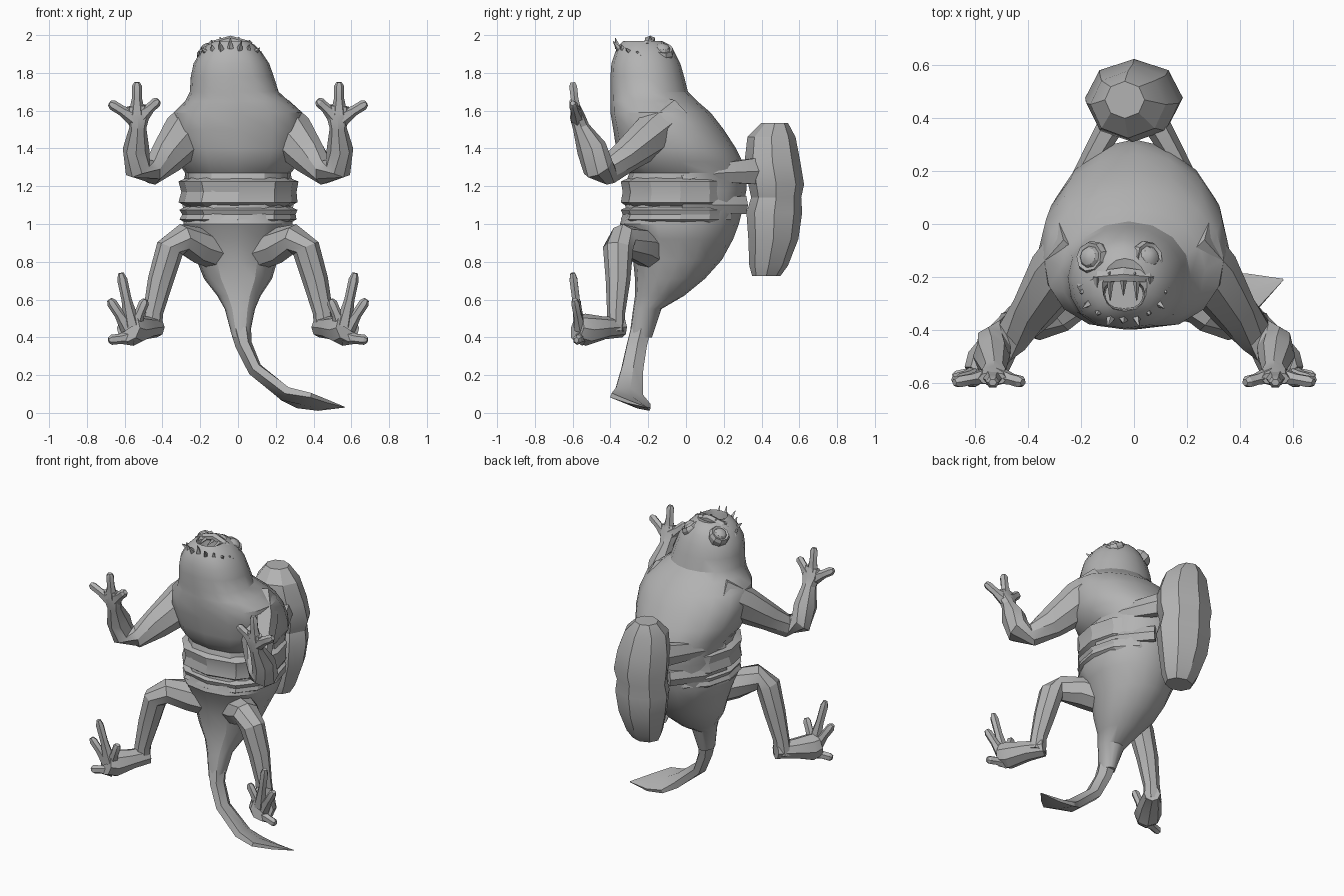
import bpy, bmesh, math
from mathutils import Vector

cube = bpy.data.objects.get("Cube")
if cube:
    bpy.data.objects.remove(cube)

grey = bpy.data.materials.new("plain grey")
grey.diffuse_color = (0.45, 0.45, 0.45, 1)
grey.use_nodes = True
grey.node_tree.nodes["Principled BSDF"].inputs["Base Color"].default_value = (0.45, 0.45, 0.45, 1)


def loft(name, rings, angle=30):
    """Skin a list of equal-length point rings and cap both ends."""
    bm = bmesh.new()
    vs = [[bm.verts.new(p) for p in r] for r in rings]
    n = len(vs[0])
    for a, b in zip(vs, vs[1:]):
        for i in range(n):
            j = (i + 1) % n
            bm.faces.new((a[i], a[j], b[j], b[i]))
    bm.faces.new(vs[0][::-1])
    bm.faces.new(vs[-1])
    bmesh.ops.recalc_face_normals(bm, faces=bm.faces)
    me = bpy.data.meshes.new(name)
    bm.to_mesh(me)
    bm.free()
    ob = bpy.data.objects.new(name, me)
    bpy.context.collection.objects.link(ob)
    me.materials.append(grey)
    bpy.ops.object.select_all(action='DESELECT')
    ob.select_set(True)
    bpy.context.view_layer.objects.active = ob
    bpy.ops.object.shade_smooth_by_angle(angle=math.radians(angle))


def level(z, x0, x1, y0, y1, n=14, square=1.0):
    """Horizontal oval ring given by its bounds; square < 1 fills out the front corners."""
    ring = []
    for i in range(n):
        s, c = math.sin(2 * math.pi * i / n), math.cos(2 * math.pi * i / n)
        if c < 0:
            s = math.copysign(abs(s) ** square, s)
        ring.append(((x0 + x1) / 2 + (x1 - x0) / 2 * s, (y0 + y1) / 2 + (y1 - y0) / 2 * c, z))
    return ring


def tube(name, pts, sides=7, hint=(0, 1, 0), mirror=1):
    """Tube along (x, y, z, radius across hint, radius along hint)."""
    ps = [Vector((p[0] * mirror, p[1], p[2])) for p in pts]
    rings = []
    for k, p in enumerate(ps):
        t = (ps[min(k + 1, len(ps) - 1)] - ps[max(k - 1, 0)]).normalized()
        u = t.cross(Vector(hint)).normalized()
        v = u.cross(t)
        rings.append([p + u * pts[k][3] * math.cos(2 * math.pi * i / sides)
                      + v * pts[k][4] * math.sin(2 * math.pi * i / sides) for i in range(sides)])
    loft(name, rings)


# Head and trunk: one skin from the tail root to the sunken mouth
loft("body", [level(*r, 16, 0.72) for r in [
    (0.40, -0.03, 0.06, -0.30, -0.18), (0.55, -0.07, 0.09, -0.28, -0.13),
    (0.62, -0.11, 0.12, -0.27, -0.01), (0.71, -0.18, 0.18, -0.27, 0.10),
    (0.81, -0.22, 0.21, -0.28, 0.19), (0.92, -0.26, 0.26, -0.31, 0.25),
    (1.00, -0.29, 0.29, -0.35, 0.28), (1.08, -0.27, 0.28, -0.32, 0.30),
    (1.18, -0.28, 0.28, -0.33, 0.32), (1.27, -0.28, 0.28, -0.30, 0.32),
    (1.33, -0.32, 0.33, -0.35, 0.30), (1.40, -0.34, 0.35, -0.37, 0.265),
    (1.50, -0.36, 0.36, -0.385, 0.20), (1.59, -0.34, 0.34, -0.40, 0.13),
    (1.65, -0.28, 0.27, -0.40, 0.06), (1.70, -0.255, 0.215, -0.40, 0.01),
    (1.78, -0.25, 0.19, -0.40, -0.01), (1.85, -0.235, 0.165, -0.395, -0.03),
    (1.91, -0.20, 0.125, -0.375, -0.06), (1.95, -0.16, 0.085, -0.35, -0.09),
    (1.97, -0.12, 0.05, -0.33, -0.13), (1.955, -0.115, 0.04, -0.325, -0.20),
    (1.87, -0.11, 0.035, -0.32, -0.21)]])

# Folded bands wrapped around the waist
for name, z0, z1, g in [("upper_band", 1.09, 1.25, 0.03), ("lower_band", 1.0, 1.10, 0.025)]:
    loft(name, [level(*r, 12, 0.7) for r in [
        (z0, -0.27, 0.27, -0.31, 0.27),
        (z0 + 0.025, -0.285 - g, 0.285 + g, -0.345, 0.28),
        ((z0 + z1) / 2, -0.27 - g, 0.28 + g, -0.335, 0.28),
        (z1 - 0.025, -0.285 - g, 0.29 + g, -0.345, 0.28),
        (z1, -0.26, 0.26, -0.29, 0.27)]], 20)

# Tail ending in a flat tilted fin
tube("tail", [(0.015, -0.24, 0.44, 0.055, 0.06), (0.03, -0.26, 0.36, 0.045, 0.06),
              (0.09, -0.285, 0.23, 0.04, 0.065), (0.25, -0.305, 0.10, 0.04, 0.085),
              (0.35, -0.295, 0.065, 0.025, 0.13), (0.45, -0.25, 0.04, 0.018, 0.08),
              (0.565, -0.21, 0.03, 0.002, 0.003)], 6, (0, 1, -0.35))

# Peanut-shaped bundle on the back
loft("back_bundle", [level(*r, 8) for r in [
    (0.725, -0.09, 0.09, 0.35, 0.50), (0.78, -0.12, 0.12, 0.335, 0.54),
    (0.92, -0.165, 0.16, 0.33, 0.595), (1.06, -0.185, 0.18, 0.32, 0.615),
    (1.14, -0.175, 0.165, 0.345, 0.61), (1.21, -0.185, 0.185, 0.33, 0.625),
    (1.33, -0.18, 0.17, 0.31, 0.605), (1.46, -0.165, 0.12, 0.325, 0.58),
    (1.535, -0.11, 0.04, 0.40, 0.54)]], 25)


def horn(name, a, b, r):
    """Four-sided spike."""
    tube(name, [(*a, r, r), (*b, 0.002, 0.002)], 4, (0.3, 1, 0.2))


for s, side in [(1, "left"), (-1, "right")]:
    # Straps holding the bundle
    tube(side + "_upper_strap", [(0.27, -0.02, 1.23, 0.02, 0.03), (0.21, 0.16, 1.27, 0.035, 0.055),
                                 (0.09, 0.37, 1.28, 0.05, 0.08)], 6, (0, 0, 1), s)
    tube(side + "_lower_strap", [(0.28, -0.02, 1.12, 0.02, 0.04), (0.22, 0.14, 1.10, 0.035, 0.05),
                                 (0.09, 0.31, 1.10, 0.03, 0.055)], 6, (0, 0, 1), s)
    # Arm bent up at the elbow
    tube(side + "_arm", [(0.18, -0.06, 1.56, 0.13, 0.12), (0.28, -0.18, 1.47, 0.13, 0.11),
                         (0.38, -0.33, 1.35, 0.095, 0.08), (0.46, -0.42, 1.275, 0.07, 0.075),
                         (0.53, -0.465, 1.30, 0.075, 0.085), (0.54, -0.50, 1.40, 0.07, 0.08),
                         (0.53, -0.555, 1.51, 0.045, 0.045), (0.53, -0.575, 1.57, 0.062, 0.04),
                         (0.535, -0.585, 1.625, 0.055, 0.025)], 8, (0, 1, 0), s)
    # Bent leg
    tube(side + "_leg", [(0.06, -0.15, 0.84, 0.10, 0.10), (0.20, -0.24, 0.885, 0.095, 0.10),
                         (0.30, -0.335, 0.92, 0.08, 0.085), (0.36, -0.36, 0.87, 0.075, 0.08),
                         (0.41, -0.36, 0.70, 0.068, 0.065), (0.45, -0.37, 0.53, 0.053, 0.048),
                         (0.46, -0.37, 0.43, 0.06, 0.045)], 8, (0, 1, 0), s)
    tube(side + "_foot", [(0.43, -0.34, 0.455, 0.05, 0.055), (0.49, -0.43, 0.45, 0.07, 0.06),
                          (0.555, -0.53, 0.44, 0.085, 0.085), (0.58, -0.575, 0.45, 0.07, 0.075)],
         8, (0, 0, 1), s)
    # Splayed fingers and toes with blunt tips
    for part, spans in [
            ("finger", [((0.51, -0.575, 1.575), (0.42, -0.60, 1.655)),
                        ((0.535, -0.58, 1.58), (0.535, -0.60, 1.75)),
                        ((0.55, -0.575, 1.56), (0.68, -0.60, 1.64))]),
            ("toe", [((0.55, -0.56, 0.46), (0.49, -0.58, 0.60)),
                     ((0.56, -0.565, 0.46), (0.62, -0.60, 0.74)),
                     ((0.58, -0.56, 0.45), (0.68, -0.59, 0.60)),
                     ((0.56, -0.55, 0.40), (0.685, -0.58, 0.385))])]:
        for k, (root, tip) in enumerate(spans):
            a, b = Vector(root), Vector(tip)
            tube(f"{side}_{part}_{k}", [
                (*a, 0.045, 0.035), (*a.lerp(b, 0.5), 0.027, 0.023),
                (*a.lerp(b, 0.88), 0.027, 0.024), (*b, 0.015, 0.014)], 6, (0, 1, 0), s)
    # Eyeball within a low socket
    c = Vector((-0.055 + s * 0.095, -0.13, 1.90))
    d = Vector((s * 0.5, 0.15, 0.8)).normalized()
    tube(side + "_eye", [(*(c + d * h), r, r) for h, r in
                         [(-0.03, 0.06), (0.02, 0.065), (0.04, 0.055), (0.035, 0.042),
                          (0.048, 0.034), (0.058, 0.015)]], 9)
    # Nostril bump on the snout
    horn(side + "_nostril", (-0.045 + s * 0.04, -0.18, 1.94), (-0.045 + s * 0.05, -0.19, 1.99), 0.022)

# Jagged teeth around the jaw, upper row pointing at the lower lip
for k in range(9):
    t = math.radians(200 + 140 * k / 8)
    drop = abs(k - 4) / 4
    x, y = -0.04 + 0.16 * math.cos(t), -0.20 + 0.16 * math.sin(t)
    out = 0.035 if k % 2 else 0.015
    horn(f"lower_tooth_{k}", (x, y, 1.93 - 0.03 * drop),
         (x + out * math.cos(t), y + out * math.sin(t), 1.985 - 0.07 * drop), 0.018)
for k in range(5):
    x = -0.14 + 0.05 * k
    horn(f"upper_tooth_{k}", (x, -0.20, 1.96), (x, -0.27 - 0.02 * (k % 2), 1.945), 0.016)
tube("upper_lip", [(-0.20, -0.24, 1.88, 0.02, 0.025), (-0.13, -0.20, 1.95, 0.022, 0.025),
                   (-0.04, -0.19, 1.975, 0.022, 0.03), (0.05, -0.20, 1.95, 0.022, 0.025),
                   (0.12, -0.24, 1.88, 0.02, 0.025)], 6)
